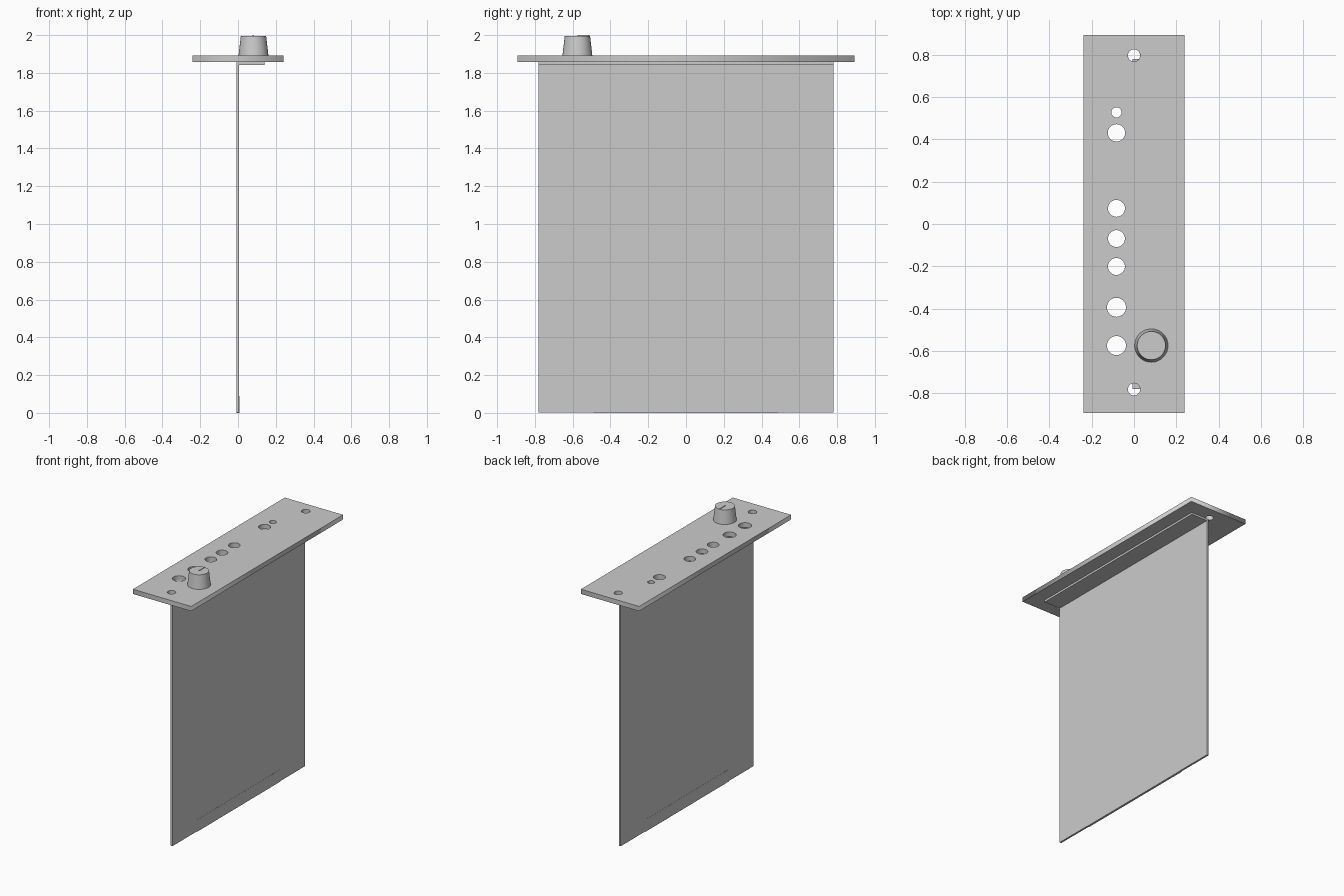
import bpy
from math import sin, cos, tau, radians

if "Cube" in bpy.data.objects:
    bpy.data.objects.remove(bpy.data.objects["Cube"])

grey = bpy.data.materials.new("plain grey")
grey.use_nodes = True
grey.diffuse_color = (0.6, 0.6, 0.6, 1)
grey.node_tree.nodes["Principled BSDF"].inputs["Base Color"].default_value = (0.6, 0.6, 0.6, 1)


def box(name, low, high):
    """Box between two opposite corners."""
    bpy.ops.mesh.primitive_cube_add(size=1)
    ob = bpy.context.object
    ob.name = name
    ob.location = [(a + b) / 2 for a, b in zip(low, high)]
    ob.scale = [b - a for a, b in zip(low, high)]
    bpy.ops.object.transform_apply(location=False, rotation=False, scale=True)
    ob.data.materials.append(grey)
    return ob


def outline(curve, points):
    """Closed straight-sided outline in a flat curve."""
    spline = curve.splines.new("POLY")
    spline.points.add(len(points) - 1)
    for p, (x, y) in zip(spline.points, points):
        p.co = (x, y, 0, 1)
    spline.use_cyclic_u = True


# Front panel: an extruded rectangle with round holes
PANEL_LOW, PANEL_TOP = 1.858, 1.893
W, L = 0.24, 0.893
JACK_X = -0.083
holes = [(0, 0.797, 0.029), (0, -0.782, 0.029)]             # mounting screws
holes += [(JACK_X, 0.528, 0.024), (JACK_X, 0.431, 0.041)]   # lamp and button
holes += [(JACK_X, y, 0.04) for y in (0.074, -0.069, -0.201)]
holes += [(JACK_X, y, 0.045) for y in (-0.394, -0.575)]

curve = bpy.data.curves.new("panel", "CURVE")
curve.dimensions = "2D"
curve.fill_mode = "BOTH"
curve.extrude = (PANEL_TOP - PANEL_LOW) / 2
outline(curve, [(-W, -L), (W, -L), (W, L), (-W, L)])
for x, y, r in holes:
    outline(curve, [(x + r * cos(tau * i / 32), y + r * sin(tau * i / 32)) for i in range(32)])
panel = bpy.data.objects.new("panel", curve)
panel.location.z = (PANEL_LOW + PANEL_TOP) / 2
bpy.context.collection.objects.link(panel)
bpy.ops.object.select_all(action="DESELECT")
panel.select_set(True)
bpy.context.view_layer.objects.active = panel
bpy.ops.object.convert(target="MESH")
panel = bpy.context.object
panel.data.materials.clear()
panel.data.materials.append(grey)

# Circuit board, its mounting flange and the edge contacts
B0, B1, HALF = -0.008, 0.006, 0.78
box("circuit_board", (B0, -HALF, 0.003), (B1, HALF, PANEL_LOW))
box("mounting_flange", (B0, -HALF, 1.843), (0.14, HALF, PANEL_LOW))
box("edge_contacts", (B0 - 0.001, -0.49, 0), (B1 + 0.001, 0.49, 0.09))

# Tapered knob with a raised pointer
KX, KY, KNOB_TOP = 0.082, -0.575, 1.996
bpy.ops.mesh.primitive_cone_add(vertices=48, radius1=0.079, radius2=0.067,
                                depth=KNOB_TOP - PANEL_TOP,
                                location=(KX, KY, (KNOB_TOP + PANEL_TOP) / 2))
knob = bpy.context.object
knob.name = "knob"
knob.data.materials.append(grey)
bpy.ops.object.shade_smooth_by_angle(angle=radians(30))
box("knob_pointer", (KX - 0.004, KY, KNOB_TOP - 0.002), (KX + 0.004, KY + 0.065, 2.0))
